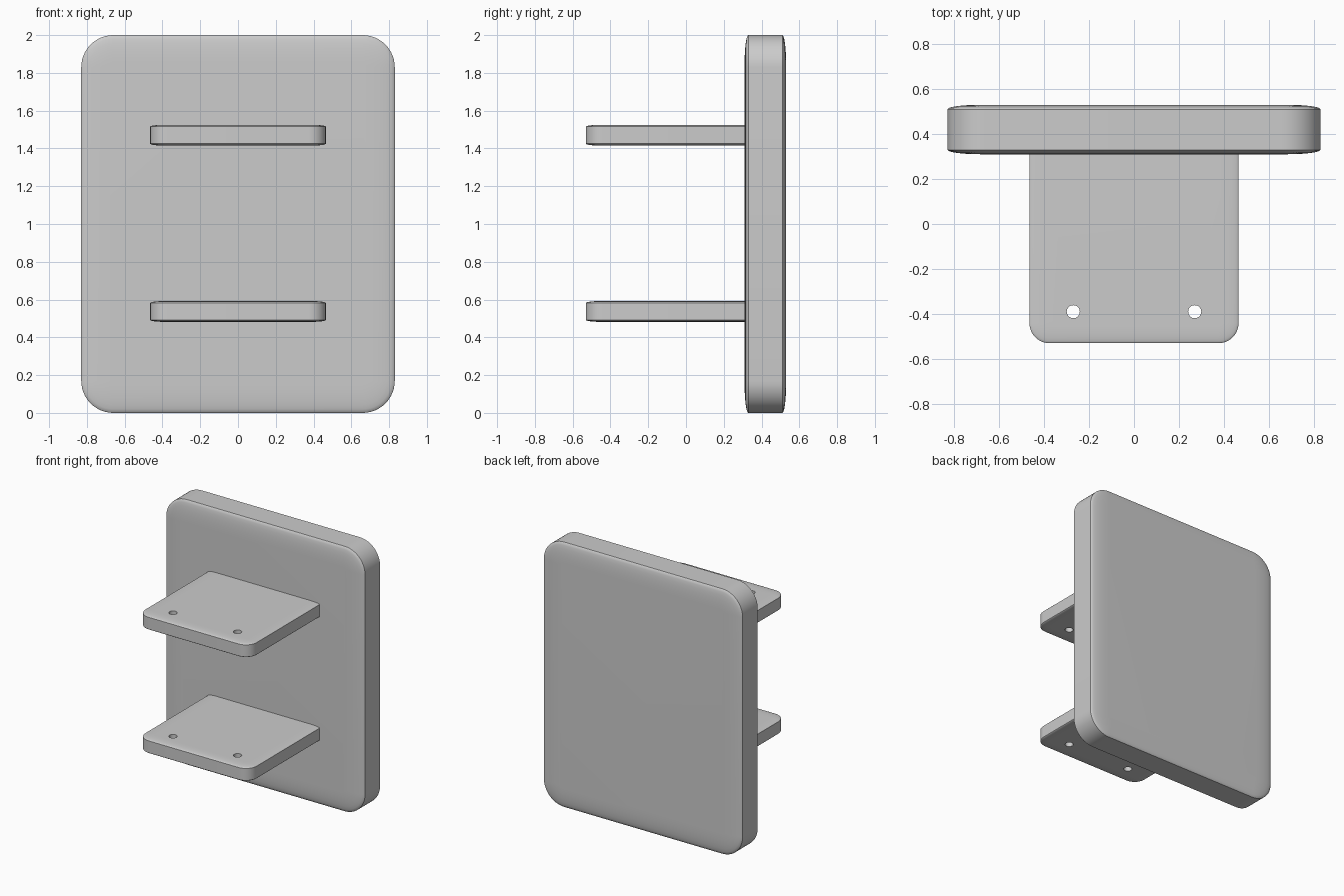
import bpy, bmesh
from math import sin, cos, pi, radians

if "Cube" in bpy.data.objects:
    bpy.data.objects.remove(bpy.data.objects["Cube"])


def outline(hx, hy, radii, inset, seg):
    """Rounded rectangle; radii go right-back, left-back, left-front, right-front."""
    pts = []
    for i, (sx, sy) in enumerate([(1, 1), (-1, 1), (-1, -1), (1, -1)]):
        r = radii[i]
        k = max(r - inset, 0.004)
        cx, cy = sx * (hx - inset - k), sy * (hy - inset - k)
        for j in range(seg + 1):
            a = i * pi / 2 + j / seg * pi / 2
            pts.append((cx + k * cos(a), cy + k * sin(a)))
    return pts


def soft_slab(name, size, radii, soft_in, soft_h, seg=12, steps=6):
    """Rounded slab whose two faces roll off gently towards the rim."""
    hx, hy, hz = (s / 2 for s in size)
    quarter = [(soft_in * (1 - cos(t)), hz - soft_h + soft_h * sin(t))
               for t in (i / steps * pi / 2 for i in range(steps + 1))]
    profile = [(d, -z) for d, z in reversed(quarter)] + quarter
    bm = bmesh.new()
    rings = [[bm.verts.new((x, y, z)) for x, y in outline(hx, hy, radii, d, seg)]
             for d, z in profile]
    n = len(rings[0])
    for a, b in zip(rings, rings[1:]):
        for i in range(n):
            j = (i + 1) % n
            bm.faces.new((a[i], a[j], b[j], b[i]))
    bm.faces.new(rings[0][::-1])
    bm.faces.new(rings[-1])
    mesh = bpy.data.meshes.new(name)
    bm.to_mesh(mesh)
    bm.free()
    obj = bpy.data.objects.new(name, mesh)
    bpy.context.collection.objects.link(obj)
    return obj


def activate(obj):
    bpy.ops.object.select_all(action='DESELECT')
    obj.select_set(True)
    bpy.context.view_layer.objects.active = obj


def smooth(obj):
    activate(obj)
    bpy.ops.object.shade_smooth_by_angle(angle=radians(30))


# upright back panel
panel = soft_slab("back_panel", (1.66, 2.0, 0.22), [0.17] * 4, 0.15, 0.02)
panel.rotation_euler.x = pi / 2
panel.location = (0, 0.42, 1)
smooth(panel)

# two shelves, tucked into the panel, each with two drilled holes
FRONT, BACK = -0.53, 0.40
for label, z in (("lower_shelf", 0.537), ("upper_shelf", 1.47)):
    shelf = soft_slab(label, (0.93, BACK - FRONT, 0.11),
                      [0.005, 0.005, 0.09, 0.09], 0.075, 0.01)
    shelf.location = (0, (FRONT + BACK) / 2, z)
    for x in (-0.27, 0.27):
        bpy.ops.mesh.primitive_cylinder_add(vertices=32, radius=0.029, depth=0.3,
                                            location=(x, -0.39, z))
        cutter = bpy.context.object
        cutter.name = "hole_cutter"
        cutter.hide_render = True
        mod = shelf.modifiers.new("hole", 'BOOLEAN')
        mod.operation, mod.solver, mod.object = 'DIFFERENCE', 'EXACT', cutter
        activate(shelf)
        bpy.ops.object.modifier_apply(modifier=mod.name)
        bpy.data.objects.remove(cutter)
    smooth(shelf)
